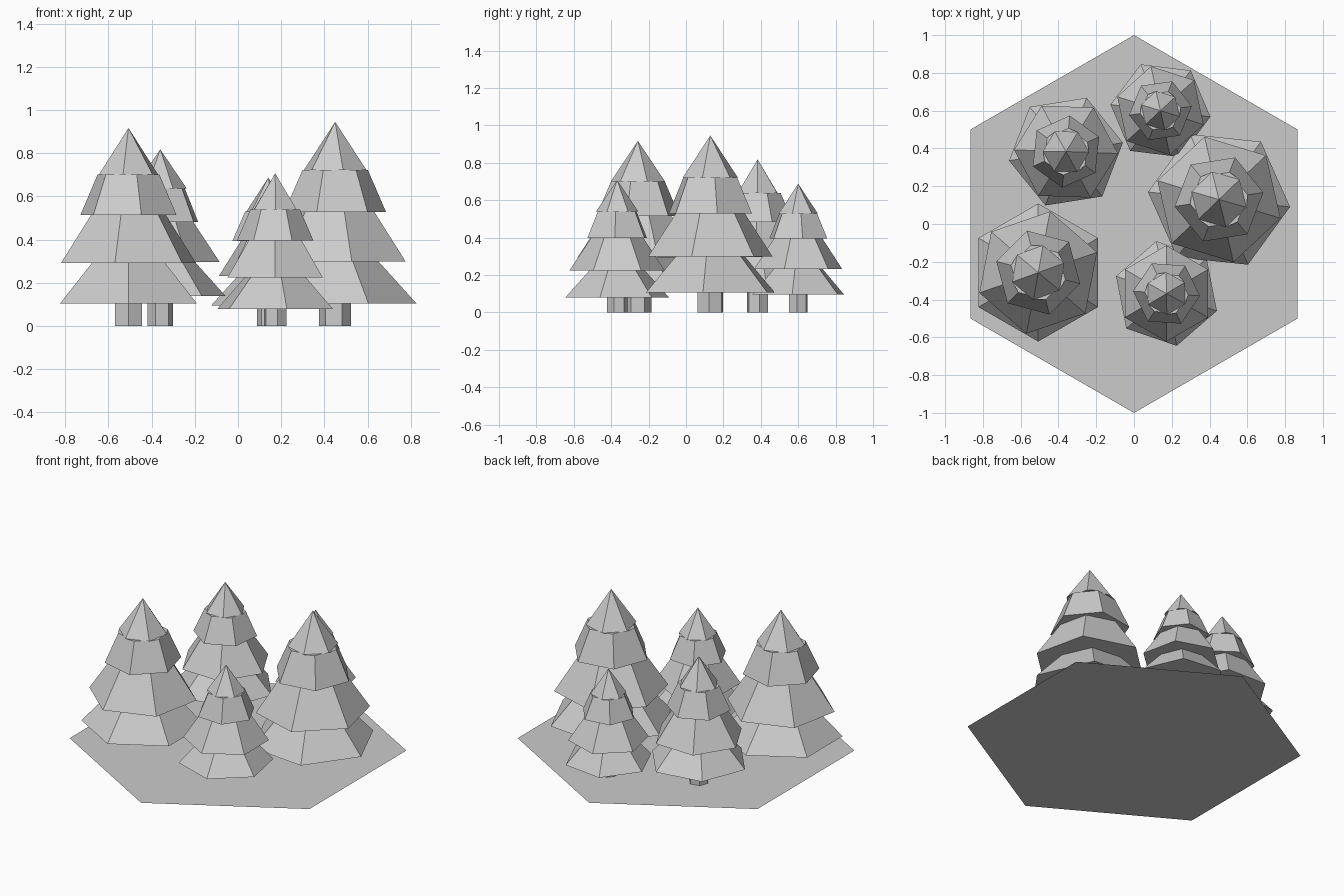
import bpy, bmesh
from math import cos, sin, radians, pi

if "Cube" in bpy.data.objects:
    bpy.data.objects.remove(bpy.data.objects["Cube"])

SIDES = 6


def ring(bm, radius, angle, z):
    """Six vertices around the z axis, first one at the given angle in degrees."""
    return [bm.verts.new((radius * cos(radians(angle) + i * 2 * pi / SIDES),
                          radius * sin(radians(angle) + i * 2 * pi / SIDES), z))
            for i in range(SIDES)]


def finish(bm, name, location=(0, 0, 0)):
    mesh = bpy.data.meshes.new(name)
    bmesh.ops.recalc_face_normals(bm, faces=bm.faces)
    bm.to_mesh(mesh)
    bm.free()
    obj = bpy.data.objects.new(name, mesh)
    obj.location = location
    bpy.context.collection.objects.link(obj)
    return obj


# Branch tiers, in units of foliage height:
# bottom height, bottom radius, top radius, twist in degrees
TIERS = [
    (0.000, 0.450, 0.240, 0),
    (0.231, 0.406, 0.225, -11),
    (0.505, 0.283, 0.183, 15),
    (0.734, 0.180, 0.000, -10),
]
TRUNK_RADIUS = 0.089


def pine_tree(name, x, y, base, top, angle):
    """One continuous skin: trunk, then flared tiers up to the tip."""
    h = top - base
    bm = bmesh.new()
    rings = [ring(bm, TRUNK_RADIUS * h, angle, 0),
             ring(bm, TRUNK_RADIUS * h, angle, base)]
    tops = [t[0] for t in TIERS[1:]] + [1.0]
    for (z, r_low, r_high, twist), z_top in zip(TIERS, tops):
        rings.append(ring(bm, r_low * h, angle + twist, base + z * h))
        if r_high:
            rings.append(ring(bm, r_high * h, angle + twist, base + z_top * h))
    for low, high in zip(rings, rings[1:]):
        for i in range(SIDES):
            j = (i + 1) % SIDES
            bm.faces.new((low[i], low[j], high[j], high[i]))
    # Pointed tip
    tip = bm.verts.new((0, 0, top))
    for i in range(SIDES):
        bm.faces.new((rings[-1][i], rings[-1][(i + 1) % SIDES], tip))
    return finish(bm, name, (x, y, 0))


# Hexagonal ground tile
bm = bmesh.new()
tile = bm.faces.new(ring(bm, 1.0, 30, 0))
finish(bm, "ground_tile")

# Five trees: x, y, trunk height, tip height, rotation
TREES = [
    ("tree_right", 0.45, 0.13, 0.105, 0.945, 54),
    ("tree_left", -0.507, -0.257, 0.105, 0.917, 30),
    ("tree_back_left", -0.36, 0.383, 0.14, 0.818, 9),
    ("tree_back", 0.14, 0.60, 0.095, 0.687, 53),
    ("tree_front", 0.172, -0.368, 0.08, 0.707, 41),
]
for spec in TREES:
    pine_tree(*spec)
